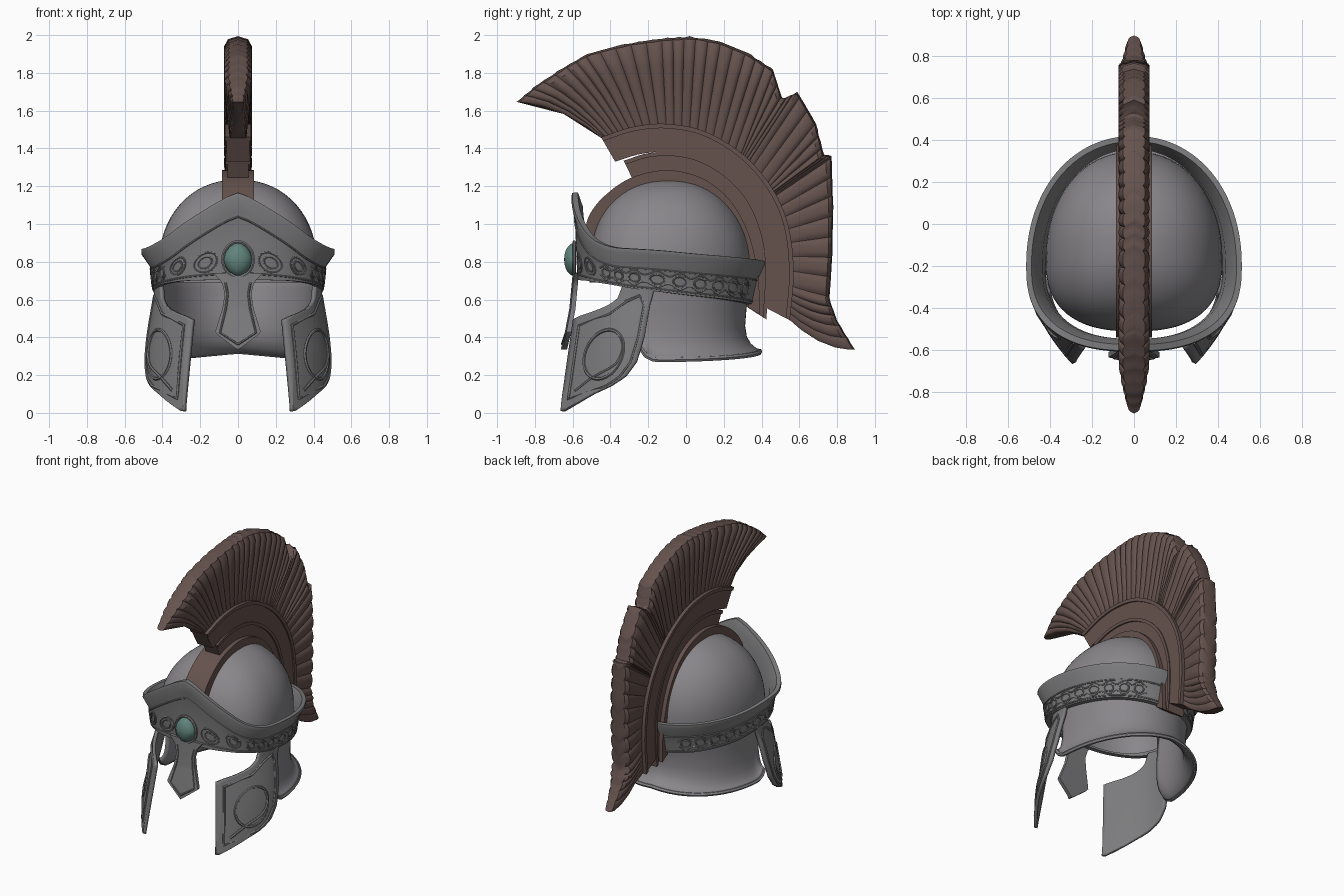
import bpy, bmesh, math, random
from mathutils import Vector

if "Cube" in bpy.data.objects:
    bpy.data.objects.remove(bpy.data.objects["Cube"])

random.seed(4)
PI = math.pi


def material(name, col):
    m = bpy.data.materials.new(name)
    m.diffuse_color = (*col, 1)
    m.use_nodes = True
    m.node_tree.nodes["Principled BSDF"].inputs["Base Color"].default_value = m.diffuse_color
    return m


STEEL = material("pale steel", (0.25, 0.24, 0.255))
TRIM = material("trim steel", (0.20, 0.20, 0.207))
BROWN = material("crest brown", (0.13, 0.085, 0.075))
TEAL = material("teal gem", (0.12, 0.23, 0.20))


def loft(name, rings, mat, wrap=True, loop=False, caps=True, thick=0):
    """Skin a list of equal-length point rows."""
    bm = bmesh.new()
    rows = [[bm.verts.new(p) for p in r] for r in rings]
    n, k = len(rows), len(rows[0])
    for i in range(n if loop else n - 1):
        a, b = rows[i], rows[(i + 1) % n]
        for j in range(k if wrap else k - 1):
            bm.faces.new((a[j], a[(j + 1) % k], b[(j + 1) % k], b[j]))
    if caps and wrap and not loop:
        bm.faces.new(rows[0])
        bm.faces.new(rows[-1])
    bmesh.ops.recalc_face_normals(bm, faces=bm.faces)
    me = bpy.data.meshes.new(name)
    bm.to_mesh(me)
    bm.free()
    ob = bpy.data.objects.new(name, me)
    bpy.context.collection.objects.link(ob)
    me.materials.append(mat)
    if thick:
        s = ob.modifiers.new("thickness", 'SOLIDIFY')
        s.thickness, s.offset = thick, 0
    return ob


def beads(name, paths, mat, r=0.006):
    """Raised lines: list of (points, cyclic)."""
    cu = bpy.data.curves.new(name, 'CURVE')
    cu.dimensions, cu.bevel_depth, cu.bevel_resolution = '3D', r, 1
    for pts, cyc in paths:
        sp = cu.splines.new('POLY')
        sp.points.add(len(pts) - 1)
        for q, p in zip(sp.points, pts):
            q.co = (*p, 1)
        sp.use_cyclic_u = cyc
    cu.materials.append(mat)
    ob = bpy.data.objects.new(name, cu)
    bpy.context.collection.objects.link(ob)
    bpy.ops.object.select_all(action='DESELECT')
    ob.select_set(True)
    bpy.context.view_layer.objects.active = ob
    bpy.ops.object.convert(target='MESH')


def lerp_at(tab, x):
    """Piecewise-linear lookup in [(x, value), ...]."""
    if x <= tab[0][0]:
        return tab[0][1]
    for (x0, v0), (x1, v1) in zip(tab, tab[1:]):
        if x <= x1:
            return v0 + (v1 - v0) * (x - x0) / (x1 - x0)
    return tab[-1][1]


def smooth_path(pts, n):
    """Catmull-Rom resampling of a 2D path."""
    P = [Vector(p) for p in pts]
    P = [2 * P[0] - P[1]] + P + [2 * P[-1] - P[-2]]
    out = []
    for i in range(n + 1):
        s = i / n * (len(pts) - 1)
        k = min(int(s), len(pts) - 2)
        f = s - k
        a, b, c, d = P[k:k + 4]
        out.append(0.5 * (2 * b + (c - a) * f + (2 * a - 5 * b + 4 * c - d) * f * f
                          + (3 * b - a - 3 * c + d) * f ** 3))
    return out


def egg(t, a, yf, yb, cy=-0.2):
    """Plan outline; t = 0 at the front, pi at the back."""
    s, c = math.sin(t), math.cos(t)
    e = 0.8 if c > 0 else 0.95
    x = a * math.copysign(abs(s) ** e, s)
    y = cy + abs(c) ** e * ((yf - cy) if c > 0 else (yb - cy))
    return x, y


# Dome
rings = []
for i in range(19):
    ph = max(0, i - 2) / 16 * PI / 2 * 0.985
    r, h = math.cos(ph) ** 0.92, math.sin(ph) ** 0.96
    cy = -0.17 + 0.08 * h
    z = 0.78 + 0.455 * h if i > 1 else 0.69 + 0.045 * i
    rings.append([(*egg(2 * PI * j / 64, 0.42 * r, cy - (cy + 0.51) * r,
                        cy + (0.345 - cy) * r, cy), z) for j in range(64)])
dome = loft("dome", rings, STEEL, caps=False)
bm = bmesh.new()
bm.from_mesh(dome.data)
bmesh.ops.holes_fill(bm, edges=[e for e in bm.edges if e.is_boundary and e.verts[0].co.z > 1.2])
bm.to_mesh(dome.data)
bm.free()

# Brow band with peaked flange
TOP = [(0, 1.165), (0.31, 1.06), (0.8, 0.92), (1.15, 0.875), (1.57, 0.865), (2, 0.84), (2.5, 0.82), (PI, 0.80)]
LOW = [(0, 0.705), (0.6, 0.70), (1.1, 0.68), (1.4, 0.66), (1.9, 0.625), (2.6, 0.59), (PI, 0.57)]


def soft(tab, t):
    t = abs(t)
    if t < 0.15:
        return lerp_at(tab, t)
    return sum(lerp_at(tab, t + d) for d in (-0.12, -0.06, 0, 0.06, 0.12)) / 5


def band(t, v, out=0.0):
    """Point on the band face, v = 0 bottom to 1 under the flange."""
    zl, zt = soft(LOW, t), soft(TOP, t) - 0.09
    return (*egg(t, 0.45 + 0.015 * v + out, -0.575 - 0.015 * v - out, 0.355 + 0.03 * v + out),
            zl + (zt - zl) * v)


rings = []
for i in range(128):
    t = -PI + 2 * PI * i / 128
    zt = soft(TOP, t)
    rings.append([band(t, 0, -0.03), band(t, 0), band(t, 0.5), band(t, 1),
                  (*egg(t, 0.512, -0.607, 0.418), zt - 0.022),
                  (*egg(t, 0.512, -0.602, 0.418), zt),
                  (*egg(t, 0.487, -0.572, 0.392), zt + 0.002),
                  (*egg(t, 0.435, -0.545, 0.355), zt - 0.075)])
loft("brow_band", rings, TRIM, loop=True)

# Raised ornament on the band
paths = [([band(-PI + 2 * PI * i / 96, v) for i in range(96)], True) for v in (0.1, 0.9)]


def band_oval(t0, v0, dt, dv):
    return [band(t0 + dt * math.cos(q * PI / 9), v0 + dv * math.sin(q * PI / 9)) for q in range(18)], True


for s in (-1, 1):
    for f in (1, 0.6):
        paths.append(band_oval(s * 0.31, 0.34, 0.14 * f, 0.19 * f))
        paths.append(band_oval(s * 0.70, 0.48, 0.13 * f, 0.26 * f))
    for k in range(9):
        paths.append(band_oval(s * (1.03 + 0.205 * k), 0.5, 0.062, 0.2))
    for w in (-1, 1):
        paths.append(([band(s * (0.93 + 1.85 * i / 72),
                            0.5 + w * (0.24 + 0.09 * math.cos(2 * PI * (1.85 * i / 72 - 0.1) / 0.205)))
                       for i in range(73)], False))
beads("band_ornament", paths, TRIM, 0.005)

# Gem and its setting
rings = []
for i in range(7):
    r, y = math.cos(i / 6.2 * PI / 2), -0.59 - 0.055 * math.sin(i / 6.2 * PI / 2)
    rings.append([(0.075 * r * math.copysign(abs(math.cos(q)) ** 1.15, math.cos(q)), y,
                   0.812 + 0.088 * r * math.copysign(abs(math.sin(q)) ** 1.15, math.sin(q)))
                  for q in [2 * PI * j / 28 for j in range(28)]])
loft("gem", rings, TEAL)
beads("gem_setting", [([(0.081 * math.cos(j * PI / 16), -0.592, 0.812 + 0.094 * math.sin(j * PI / 16))
                        for j in range(32)], True)], TRIM, 0.009)

# Nose guard
NOSE = [(0.335, 0.004), (0.425, 0.122), (0.55, 0.083), (0.63, 0.07), (0.69, 0.085), (0.74, 0.13)]
NOSE_Y = [(0.335, -0.655), (0.42, -0.635), (0.55, -0.61), (0.74, -0.592)]
rings = []
for z in [NOSE[0][0] + 0.0135 * i for i in range(31)]:
    w, y = lerp_at(NOSE, z), lerp_at(NOSE_Y, z)
    rings.append([(-w, y, z), (0, y - 0.008, z), (w, y, z), (w, y + 0.025, z), (-w, y + 0.025, z)])
loft("nose_guard", rings, TRIM)
half = [(w * 0.78, lerp_at(NOSE_Y, z) - 0.002, z + (0.03 if z < 0.4 else 0)) for z, w in NOSE[:5]]
beads("nose_guard_line", [([(-x, y, z) for x, y, z in half[::-1]] + half, False)], TRIM, 0.006)

# Neck guard
NECK = [(0.78, 0.41, 0.345), (0.66, 0.41, 0.33), (0.56, 0.402, 0.31), (0.46, 0.402, 0.302), (0.40, 0.41, 0.312),
        (0.36, 0.425, 0.335), (0.335, 0.445, 0.365), (0.325, 0.46, 0.39)]
rings = []
for i in range(61):
    t = 1.5 + (2 * PI - 3.0) * i / 60
    edge = min(t - 1.5, 2 * PI - 1.5 - t)
    row = []
    for z, a, yb in NECK:
        low = max(0, (0.6 - z) / 0.28)
        lift = 0.06 * max(0, 1 - edge / 0.14) ** 2 - 0.045 * abs(math.sin(t))
        row.append((*egg(t, a, -0.52, yb), z + low * lift))
    rings.append(row)
loft("neck_guard", rings, STEEL, wrap=False, thick=0.022)
beads("neck_guard_rim", [([r[-1] for r in rings], False)], STEEL, 0.014)

# Cheek guards
FRONT = [(0.01, -0.66), (0.50, -0.59), (0.53, -0.50), (0.56, -0.42), (0.60, -0.36), (0.68, -0.33)]
REAR = [(0.01, -0.645), (0.10, -0.49), (0.14, -0.40), (0.19, -0.32), (0.27, -0.26), (0.40, -0.22), (0.57, -0.19), (0.68, -0.16)]


def cheek(s, y, z, out=0.0):
    k = (0.5 - z) / 0.5
    u = min(1, max(0, (y + 0.59 + 0.07 * k) / 0.38))
    side = 0.435 + 0.05 * math.sin(min(1, max(0, (0.6 - z) / 0.42)) * PI / 2)
    xf = 0.235 + 0.05 * k
    return s * (xf + (side - xf) * (1 - (1 - u) ** 2) + out), y - out * 0.7, z


for s, side in ((-1, "left"), (1, "right")):
    rows = []
    for i in range(37):
        z = 0.01 + 0.67 * i / 36
        f, r = lerp_at(FRONT, z), lerp_at(REAR, z)
        rows.append([cheek(s, f + (r - f) * j / 14, z) for j in range(15)])
    loft(side + "_cheek_guard", rows, TRIM, wrap=False, thick=0.022)
    zs = [0.075 + 0.39 * i / 20 for i in range(21)]
    rim = [(lerp_at(FRONT, z) + 0.035, z) for z in zs] + [(-0.40, 0.525), (-0.31, 0.59), (-0.24, 0.62)]
    rim += [(lerp_at(REAR, z) - 0.03, z) for z in [0.57 - 0.025 * i for i in range(18)]]
    drop = [(-0.43 + 0.10 * math.cos(q) + 0.03 * math.sin(q), 0.31 + 0.13 * math.sin(q))
            for q in [2 * PI * i / 28 for i in range(28)]]
    curl = smooth_path([(-0.58, 0.12), (-0.49, 0.19), (-0.37, 0.26), (-0.33, 0.34), (-0.34, 0.40)], 20)
    beads(side + "_cheek_ornament", [([cheek(s, y, z, 0.009) for y, z in p], c)
                                     for p, c in ((rim, True), (drop, True), (curl, False))], TRIM, 0.009)


# Crest holder: arched bands of different widths
def arch(name, inner, outer, hw):
    a, b = smooth_path(inner, 48), smooth_path(outer, 48)
    loft(name, [[(-hw, *p), (hw, *p), (hw, *q), (-hw, *q)] for p, q in zip(a, b)], BROWN)


def shrink(pts, d):
    c = Vector((-0.08, 0.82))
    return [Vector(p) + (c - Vector(p)).normalized() * d for p in pts]


RAIL = [(-0.54, 0.95), (-0.51, 1.05), (-0.43, 1.15), (-0.29, 1.245), (-0.1, 1.285), (0.08, 1.245),
        (0.22, 1.14), (0.31, 1.0), (0.36, 0.85), (0.385, 0.7), (0.39, 0.52)]
MID = [(-0.33, 1.335), (-0.2, 1.375), (-0.05, 1.38), (0.1, 1.34), (0.25, 1.24), (0.36, 1.1), (0.43, 0.9), (0.44, 0.7), (0.425, 0.495)]
OUTER = [(-0.45, 1.46), (-0.28, 1.515), (-0.1, 1.53), (0.1, 1.49), (0.3, 1.37), (0.45, 1.2), (0.54, 1.0), (0.57, 0.75), (0.55, 0.49)]
arch("crest_rail", shrink(RAIL, 0.07), RAIL, 0.085)
arch("crest_lower_band", shrink(MID, 0.13), MID, 0.056)
arch("crest_lower_lip", shrink(MID, 0.022), MID, 0.066)
arch("crest_upper_band", shrink(OUTER, 0.15), OUTER, 0.06)
arch("crest_upper_lip", shrink(OUTER, 0.024), OUTER, 0.07)

# Plume: root and tip of the main feathers (y, z, y, z)
FEATHER = [(-0.44, 1.45, -0.90, 1.645), (-0.42, 1.46, -0.80, 1.73), (-0.36, 1.48, -0.65, 1.83),
           (-0.29, 1.50, -0.52, 1.90), (-0.2, 1.515, -0.32, 1.955), (-0.1, 1.52, -0.12, 1.985),
           (0, 1.505, 0.02, 1.995), (0.1, 1.48, 0.18, 1.965), (0.2, 1.43, 0.34, 1.90),
           (0.29, 1.37, 0.46, 1.82), (0.31, 1.35, 0.51, 1.66), (0.34, 1.32, 0.59, 1.70),
           (0.43, 1.21, 0.69, 1.53), (0.455, 1.17, 0.73, 1.37), (0.465, 1.15, 0.77, 1.36),
           (0.53, 1.02, 0.78, 1.12), (0.56, 0.85, 0.775, 0.85), (0.555, 0.66, 0.76, 0.60),
           (0.55, 0.58, 0.80, 0.49), (0.54, 0.50, 0.895, 0.335)]
N, SUB = 46, 8
LEN = [random.uniform(-0.012, 0.004) for _ in range(N + 1)]


def plume(t, s):
    """Side-view point, t along the crest, s from root to tip."""
    t = min(1, max(0, t))
    k = min(int(t * (len(FEATHER) - 1)), len(FEATHER) - 2)
    f = t * (len(FEATHER) - 1) - k
    a = Vector(FEATHER[k]).lerp(Vector(FEATHER[k + 1]), f)
    bow = 0.045 * max(0, 1 - t * 4) - 0.045 * max(0, (t - 0.88) / 0.12)
    return a[0] + (a[2] - a[0]) * s, a[1] + (a[3] - a[1]) * s + bow * 4 * s * (1 - s)


rings = []
for i in range(N * SUB + 1):
    t = i / (N * SUB)
    f = (i % SUB) / SUB
    groove = 1 - 0.2 * abs(2 * f - 1) ** 3
    ends = min(1, 0.5 + 6 * t, 0.5 + 6 * (1 - t))
    ln = 1 + LEN[i // SUB] * math.sin(PI * f)
    side = [(0.056 * (1 if s < 0.2 else ends) * g * (groove if s > 0.15 else 0.9), *plume(t, s * ln))
            for s, g in ((0, 0.9), (0.2, 1), (0.45, 1.15), (0.7, 1.3), (0.9, 1.3), (0.975, 0.95))]
    crown = (0, *plume(t + 0.5 / N * min(1, 8 * t, 8 * (1 - t)), ln))
    rings.append(side + [crown] + [(-x, y, z) for x, y, z in side[::-1]])
loft("plume", rings, BROWN)

# Smooth shading with crisp edges
bpy.ops.object.select_all(action='SELECT')
bpy.context.view_layer.objects.active = dome
bpy.ops.object.shade_smooth_by_angle(angle=math.radians(35))
